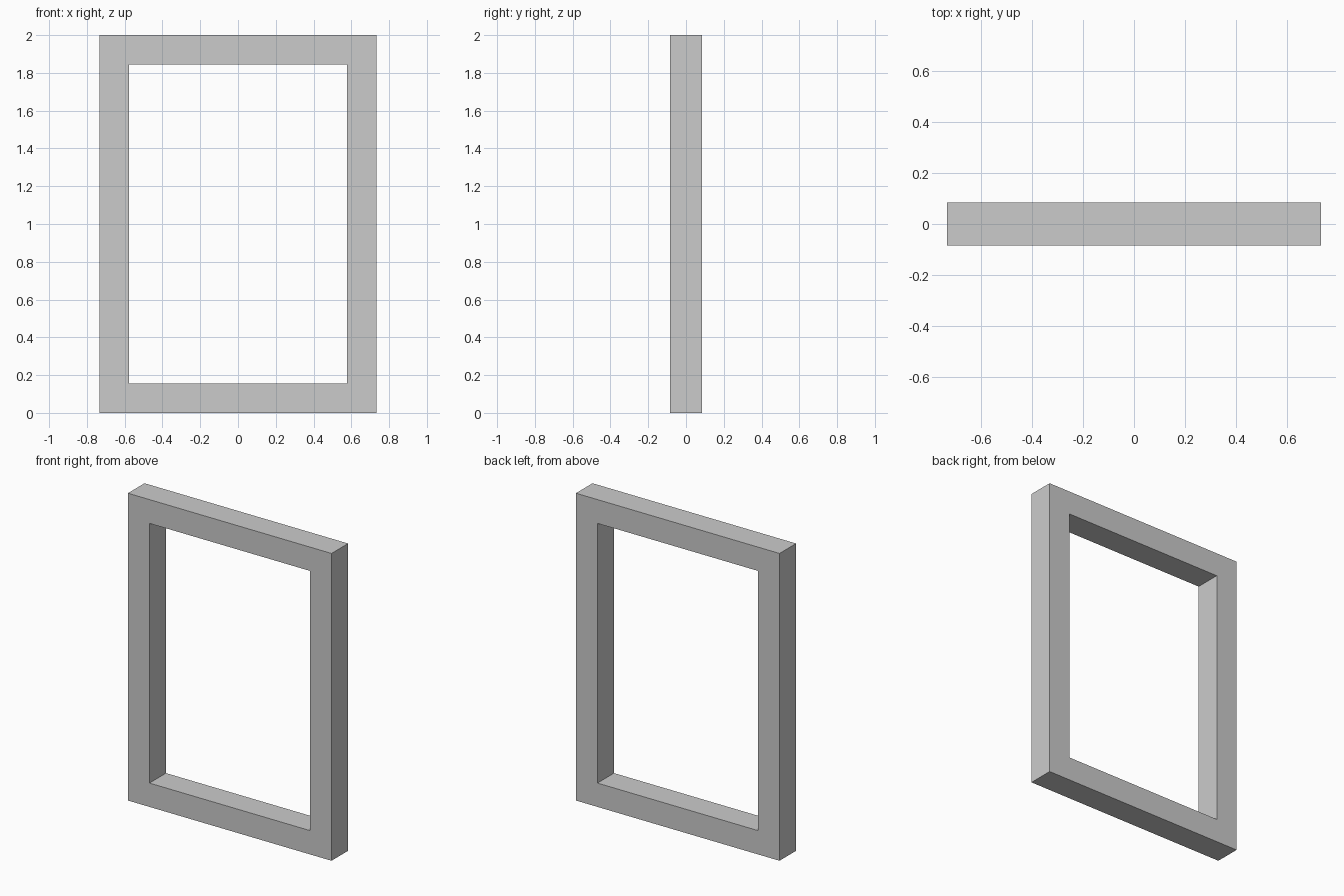
import bpy, bmesh

if "Cube" in bpy.data.objects:
    bpy.data.objects.remove(bpy.data.objects["Cube"])

HALF_W, HALF_D, HEIGHT, BORDER = 0.733, 0.085, 2.0, 0.155


def loop(bm, inset):
    """Rectangular vertex loop on the front plane, inset from the outer edge."""
    x, z0, z1 = HALF_W - inset, inset, HEIGHT - inset
    return [bm.verts.new((px, -HALF_D, pz))
            for px, pz in ((-x, z0), (x, z0), (x, z1), (-x, z1))]


# Rectangular frame: mitred front ring, extruded to full depth
bm = bmesh.new()
outer, inner = loop(bm, 0), loop(bm, BORDER)
ring = []
for i in range(4):
    j = (i + 1) % 4
    ring.append(bm.faces.new((outer[i], outer[j], inner[j], inner[i])))
back = bmesh.ops.extrude_face_region(bm, geom=ring, use_keep_orig=True)["geom"]
bmesh.ops.translate(bm, vec=(0, 2 * HALF_D, 0),
                    verts=[v for v in back if isinstance(v, bmesh.types.BMVert)])
bmesh.ops.recalc_face_normals(bm, faces=bm.faces)

mesh = bpy.data.meshes.new("frame")
bm.to_mesh(mesh)
bm.free()
bpy.context.collection.objects.link(bpy.data.objects.new("frame", mesh))
